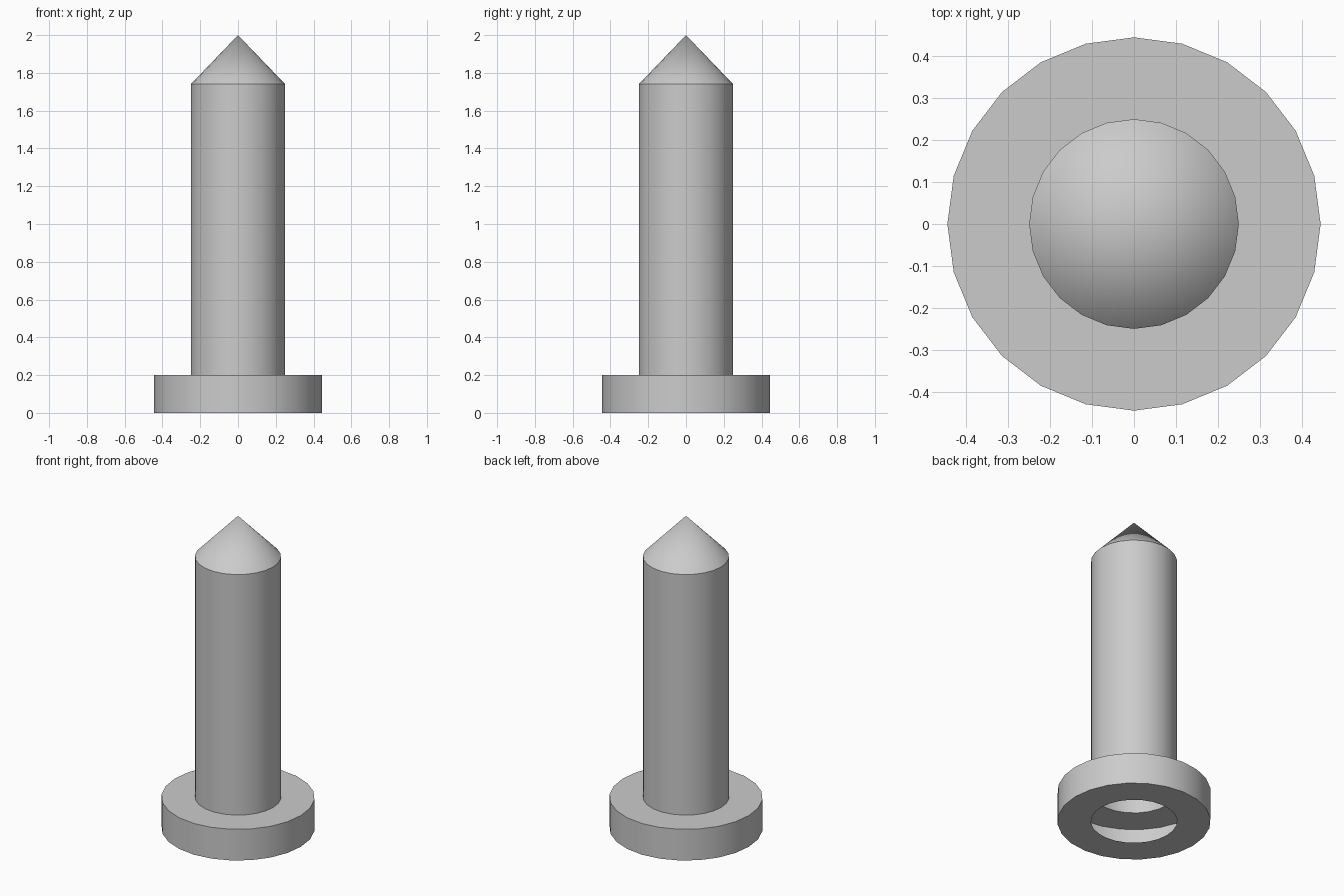
import bpy, bmesh
from math import cos, sin, tau, radians

if "Cube" in bpy.data.objects:
    bpy.data.objects.remove(bpy.data.objects["Cube"])

SIDES = 24


def lathe(name, profile):
    """Revolve (radius, height) points, listed bottom to top, about the z axis."""
    bm = bmesh.new()
    rings = []
    for r, z in profile:
        if r == 0:
            rings.append([bm.verts.new((0, 0, z))] * SIDES)
        else:
            rings.append([bm.verts.new((r * cos(tau * i / SIDES), r * sin(tau * i / SIDES), z))
                          for i in range(SIDES)])
    for lower, upper in zip(rings, rings[1:]):
        for i in range(SIDES):
            j = (i + 1) % SIDES
            corners = [lower[i], lower[j], upper[j], upper[i]]
            bm.faces.new(list(dict.fromkeys(corners)))
    mesh = bpy.data.meshes.new(name)
    bm.to_mesh(mesh)
    bm.free()
    obj = bpy.data.objects.new(name, mesh)
    bpy.context.collection.objects.link(obj)
    bpy.ops.object.select_all(action='DESELECT')
    obj.select_set(True)
    bpy.context.view_layer.objects.active = obj
    bpy.ops.object.shade_smooth_by_angle(angle=radians(30))
    return obj


# Hollow flange: open in the middle, underside ring, rim and top ring
lathe("base_flange", [(0.25, 0), (0.445, 0), (0.445, 0.2), (0.25, 0.2)])

# Hollow shaft, open into the flange
lathe("shaft", [(0.25, 0.2), (0.25, 1.74)])

# Pointed tip
lathe("pointed_tip", [(0.25, 1.74), (0, 2.0)])
